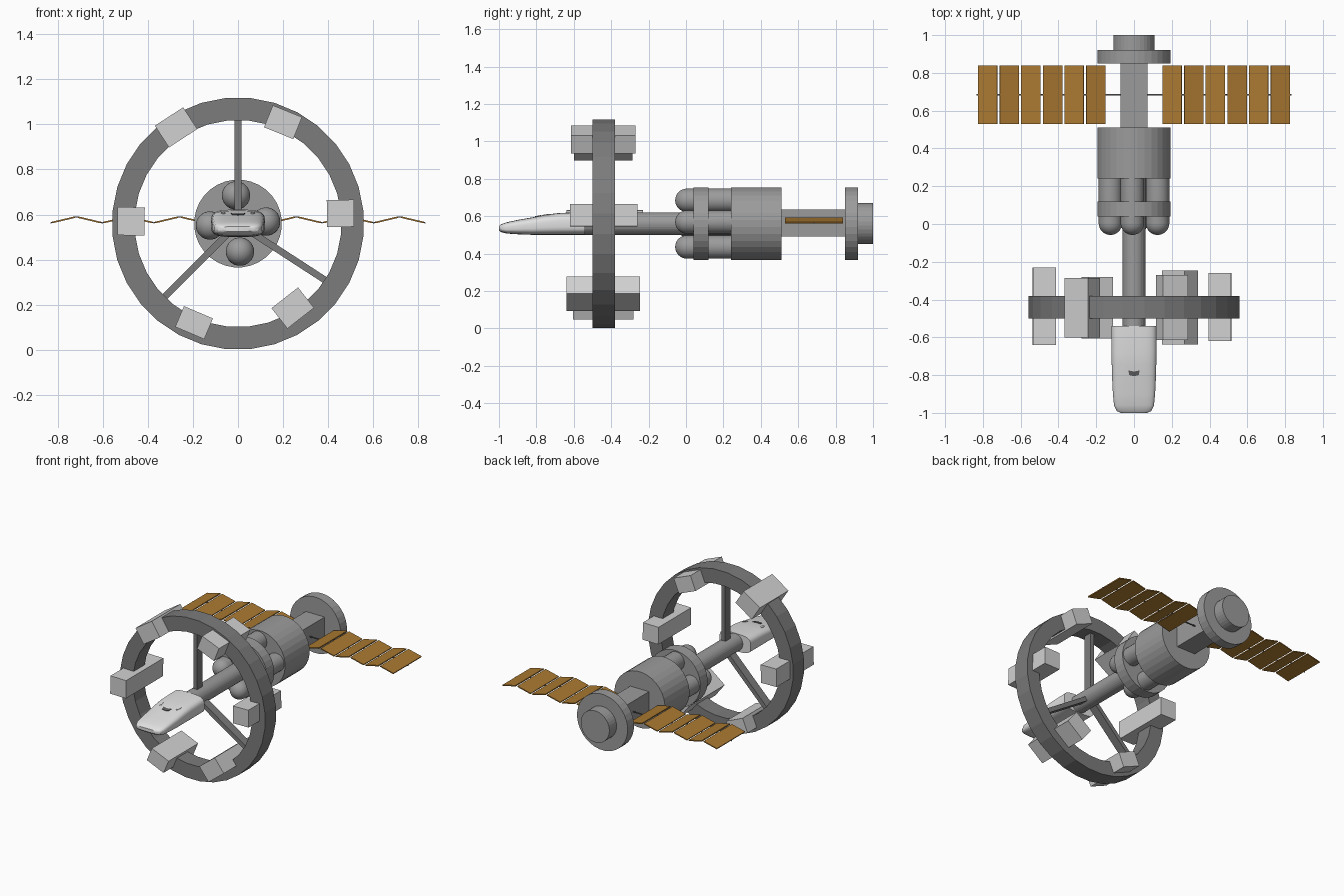
import bpy, bmesh, math
from mathutils import Matrix, Vector

old = bpy.data.objects.get("Cube")
if old:
    bpy.data.objects.remove(old)

AXIS = 0.56  # height of the long axis


def material(name, r, g, b):
    m = bpy.data.materials.new(name)
    m.use_nodes = True
    m.diffuse_color = (r, g, b, 1)
    m.node_tree.nodes["Principled BSDF"].inputs["Base Color"].default_value = (r, g, b, 1)
    return m


HULL = material("hull grey", 0.33, 0.33, 0.33)
RING = material("ring dark grey", 0.2, 0.2, 0.2)
POD = material("pod light grey", 0.64, 0.64, 0.64)
SHIP = material("shuttle white", 0.75, 0.75, 0.75)
GLASS = material("windshield grey", 0.12, 0.12, 0.12)
GOLD = material("solar gold", 0.4, 0.19, 0.03)


def finish(bm, name, mat, smooth=None):
    bmesh.ops.recalc_face_normals(bm, faces=bm.faces)
    mesh = bpy.data.meshes.new(name)
    bm.to_mesh(mesh)
    bm.free()
    mesh.materials.append(mat)
    ob = bpy.data.objects.new(name, mesh)
    bpy.context.collection.objects.link(ob)
    if smooth:
        bpy.ops.object.select_all(action='DESELECT')
        ob.select_set(True)
        bpy.context.view_layer.objects.active = ob
        bpy.ops.object.shade_smooth_by_angle(angle=math.radians(smooth))
    return ob


def lathe(name, profile, mat, x=0, z=AXIS, sides=32, smooth=None, closed=False):
    """Spin (radius, y) points about an axis along y."""
    bm = bmesh.new()
    step = math.tau / sides
    rings = []
    for r, y in profile:
        if r == 0:
            rings.append([bm.verts.new((x, y, z))] * sides)
        else:
            rings.append([bm.verts.new((x + r * math.cos((i + 0.5) * step), y,
                                        z + r * math.sin((i + 0.5) * step))) for i in range(sides)])
    pairs = list(zip(rings, rings[1:]))
    if closed:
        pairs.append((rings[-1], rings[0]))
    for a, b in pairs:
        for i in range(sides):
            j = (i + 1) % sides
            bm.faces.new(list(dict.fromkeys((a[i], a[j], b[j], b[i]))))
    return finish(bm, name, mat, smooth)


def drum(name, r, y0, y1, mat=HULL):
    return lathe(name, [(0, y0), (r, y0), (r, y1), (0, y1)], mat)


def box(name, centre, size, mat, turn=0):
    """Box turned by an angle in the xz plane."""
    bm = bmesh.new()
    m = (Matrix.Translation(centre) @ Matrix.Rotation(math.radians(-turn), 4, 'Y')
         @ Matrix.Diagonal((*size, 1)))
    bmesh.ops.create_cube(bm, size=1, matrix=m)
    return finish(bm, name, mat)


# Rotating ring and its spokes
lathe("habitat_ring", [(0.56, -0.5), (0.56, -0.38), (0.46, -0.38), (0.46, -0.5)], RING, closed=True)
for n, angle in enumerate((90, 225, 327)):
    a = math.radians(angle)
    mid = (0.24 * math.cos(a), -0.44, AXIS + 0.24 * math.sin(a))
    box(f"spoke_{n + 1}", mid, (0.48, 0.06, 0.03), RING, angle)

# Pods round the ring: x, z, width, height, turn, front y, back y
pods = [(0.455, 0.605, 0.12, 0.12, 1, -0.62, -0.26),
        (0.2, 1.01, 0.14, 0.105, -22, -0.615, -0.27),
        (-0.275, 0.987, 0.15, 0.115, 33, -0.6, -0.285),
        (-0.475, 0.57, 0.12, 0.125, -1, -0.64, -0.23),
        (-0.195, 0.12, 0.14, 0.1, -23, -0.605, -0.28),
        (0.243, 0.185, 0.15, 0.115, 38, -0.638, -0.245)]
for n, (x, z, w, h, turn, y0, y1) in enumerate(pods):
    box(f"pod_{n + 1}", (x, (y0 + y1) / 2, z), (w, y1 - y0, h), POD, turn)

# Core tube, body and docking end
drum("core_tube", 0.06, -0.57, 0.26)
drum("tank_band", 0.195, 0.04, 0.12)
drum("main_body", 0.195, 0.24, 0.51)
box("rear_boom", (0, 0.68, AXIS + 0.003), (0.145, 0.36, 0.145), HULL)
drum("rear_disc", 0.195, 0.85, 0.92)
drum("docking_port", 0.11, 0.9, 1.0)

# Round-nosed tanks about the core
for n in range(4):
    a = math.radians(90 * n + 4)
    dome = [(0.063 * math.sin(t * math.pi / 16), 0.005 - 0.063 * math.cos(t * math.pi / 16)) for t in range(9)]
    lathe(f"tank_{n + 1}", dome + [(0.063, 0.26), (0, 0.26)], HULL, 0.125 * math.cos(a),
          AXIS + 0.125 * math.sin(a), 24, 40)

# Folded solar wings, each panel sloping up or down in turn
START, PITCH, LOW, HIGH = 0.145, 0.1145, 0.563, 0.59
for side, word in ((1, "left"), (-1, "right")):
    for n in range(6):
        slope = math.degrees(math.atan2(HIGH - LOW, PITCH)) * (1 if n % 2 == 0 else -1)
        x = START + PITCH * (n + 0.5)
        centre = (side * x, 0.685, (LOW + HIGH) / 2)
        box(f"{word}_solar_panel_{n + 1}", centre, (0.104, 0.31, 0.007), GOLD, side * slope)
        box(f"{word}_wing_rod_{n + 1}", centre, (0.118, 0.007, 0.005), GLASS, side * slope)
    box(f"{word}_wing_root", (side * 0.1, 0.685, LOW), (0.1, 0.007, 0.006), GLASS)

# Shuttle hull lofted from rounded sections: y, half width, bottom, top
sections = [(-1.0, 0.07, 0.525, 0.547), (-0.99, 0.092, 0.515, 0.556), (-0.96, 0.106, 0.507, 0.567),
            (-0.9, 0.112, 0.503, 0.58), (-0.82, 0.116, 0.5, 0.594), (-0.75, 0.118, 0.5, 0.608),
            (-0.68, 0.12, 0.5, 0.617), (-0.54, 0.12, 0.5, 0.622)]
COUNT = 32


def power(v, e):
    return math.copysign(abs(v) ** e, v)


bm = bmesh.new()
loops = []
for y, w, low, top in sections:
    loop = []
    for i in range(COUNT):
        a = math.tau * (i + 0.5) / COUNT
        c, s = power(math.cos(a), 0.55), power(math.sin(a), 0.55)
        loop.append(bm.verts.new((w * c, y, (low + top) / 2 + (top - low) / 2 * s)))
    loops.append(loop)
for a, b in zip(loops, loops[1:]):
    for i in range(COUNT):
        j = (i + 1) % COUNT
        bm.faces.new((a[i], a[j], b[j], b[i]))
bm.faces.new(loops[0])
bm.faces.new(loops[-1])
shuttle = finish(bm, "shuttle_hull", SHIP, 40)
bpy.context.view_layer.update()


def window(name, outline, mat):
    """Thin plate laid on the shuttle's upper skin."""
    bm = bmesh.new()
    verts = []
    for x, y in outline:
        hit = shuttle.ray_cast(Vector((x, y, 1)), Vector((0, 0, -1)))
        verts.append(bm.verts.new(hit[1] + Vector((0, 0, 0.003))))
    face = bm.faces.new(verts)
    made = bmesh.ops.extrude_face_region(bm, geom=[face])["geom"]
    bmesh.ops.translate(bm, vec=(0, 0, -0.006), verts=[v for v in made if isinstance(v, bmesh.types.BMVert)])
    finish(bm, name, mat)


window("windshield", [(-0.03, -0.775), (-0.025, -0.8), (0, -0.806), (0.025, -0.8), (0.03, -0.775), (0, -0.781)], GLASS)
for side, word in ((1, "left"), (-1, "right")):
    window(f"{word}_side_window", [(side * x, y) for x, y in
           ((0.055, -0.76), (0.066, -0.77), (0.076, -0.74), (0.074, -0.725), (0.06, -0.735))], SHIP)
